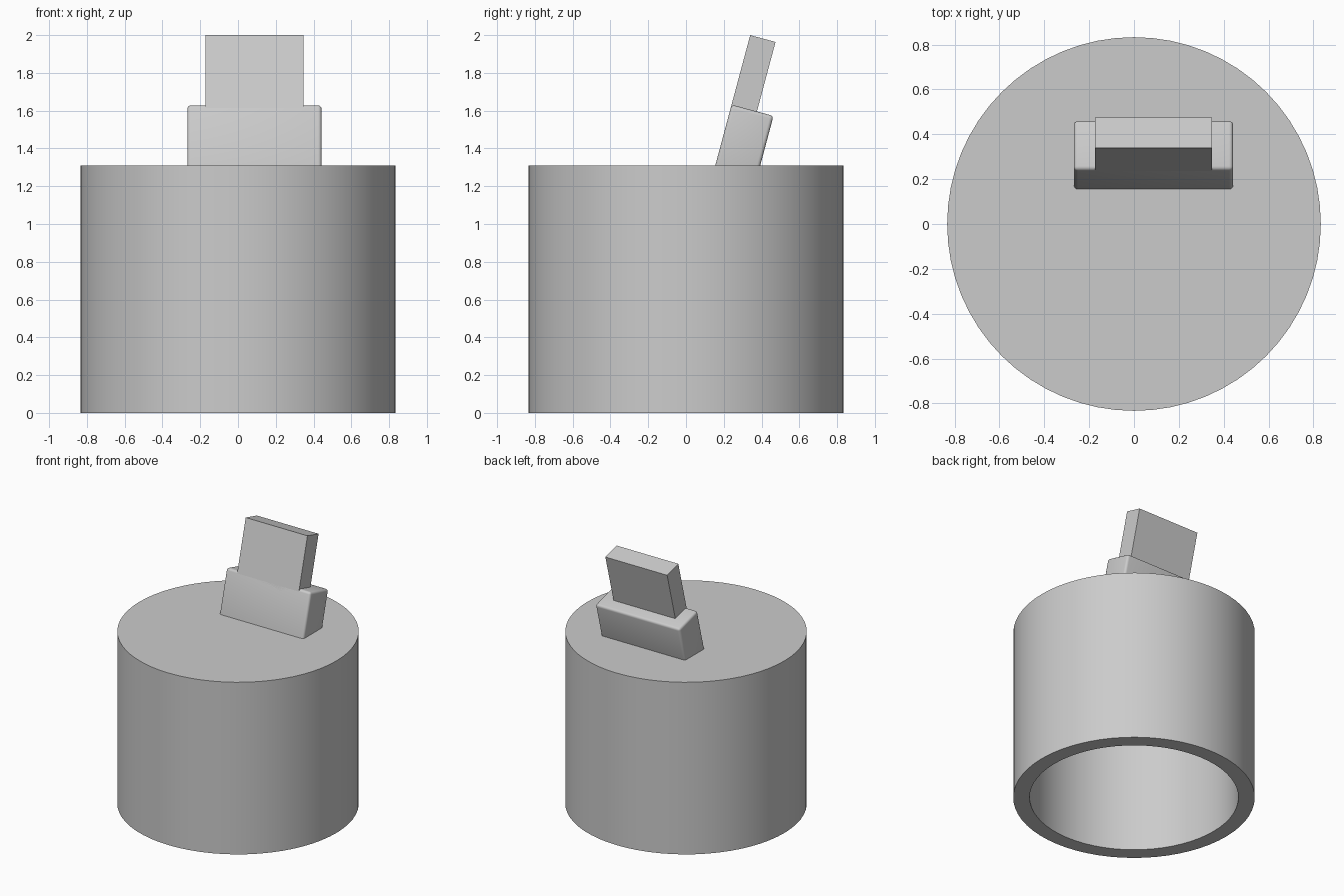
import bpy, bmesh, math
from mathutils import Matrix

if "Cube" in bpy.data.objects:
    bpy.data.objects.remove(bpy.data.objects["Cube"])

grey = bpy.data.materials.new("plain grey")
grey.diffuse_color = (0.6, 0.6, 0.6, 1)
grey.use_nodes = True
grey.node_tree.nodes["Principled BSDF"].inputs["Base Color"].default_value = grey.diffuse_color


def finish(bm, name):
    bmesh.ops.recalc_face_normals(bm, faces=bm.faces)
    mesh = bpy.data.meshes.new(name)
    bm.to_mesh(mesh)
    bm.free()
    mesh.materials.append(grey)
    obj = bpy.data.objects.new(name, mesh)
    bpy.context.collection.objects.link(obj)
    bpy.ops.object.select_all(action='DESELECT')
    obj.select_set(True)
    bpy.context.view_layer.objects.active = obj
    bpy.ops.object.shade_smooth_by_angle(angle=math.radians(35))
    return obj


# Hollow round body, open underneath: a profile spun about z
R, INNER, TOP, CEILING, SIDES = 0.833, 0.72, 1.31, 1.196, 64
bm = bmesh.new()
profile = [(0, CEILING), (INNER, CEILING), (INNER, 0), (R, 0), (R, TOP), (0, TOP)]
verts = [bm.verts.new((r, 0, z)) for r, z in profile]
edges = [bm.edges.new(pair) for pair in zip(verts, verts[1:])]
bmesh.ops.spin(bm, geom=verts + edges, cent=(0, 0, 0), axis=(0, 0, 1),
               angle=math.tau, steps=SIDES, use_duplicate=False)
bmesh.ops.remove_doubles(bm, verts=bm.verts, dist=1e-4)
finish(bm, "hollow_body")

# Leaning frame whose origin is the front foot of the tab
LEAN = Matrix.Translation((0.087, 0.155, TOP)) @ Matrix.Rotation(math.radians(-15), 4, 'X')


def leaning_box(name, width, depth, low, high, bevel=0):
    bm = bmesh.new()
    bmesh.ops.create_cube(bm, size=1)
    bmesh.ops.scale(bm, vec=(width, depth, high - low), verts=bm.verts)
    bmesh.ops.translate(bm, vec=(0, depth / 2, (low + high) / 2), verts=bm.verts)
    if bevel:
        bmesh.ops.bevel(bm, geom=bm.edges[:], offset=bevel, segments=4,
                        profile=0.5, affect='EDGES')
    bm.transform(LEAN)
    return finish(bm, name)


# Rounded collar, and the flat plate rising flush with its front
leaning_box("collar", 0.71, 0.23, -0.04, 0.333, 0.018)
leaning_box("plate", 0.52, 0.139, 0.1, 0.714)
